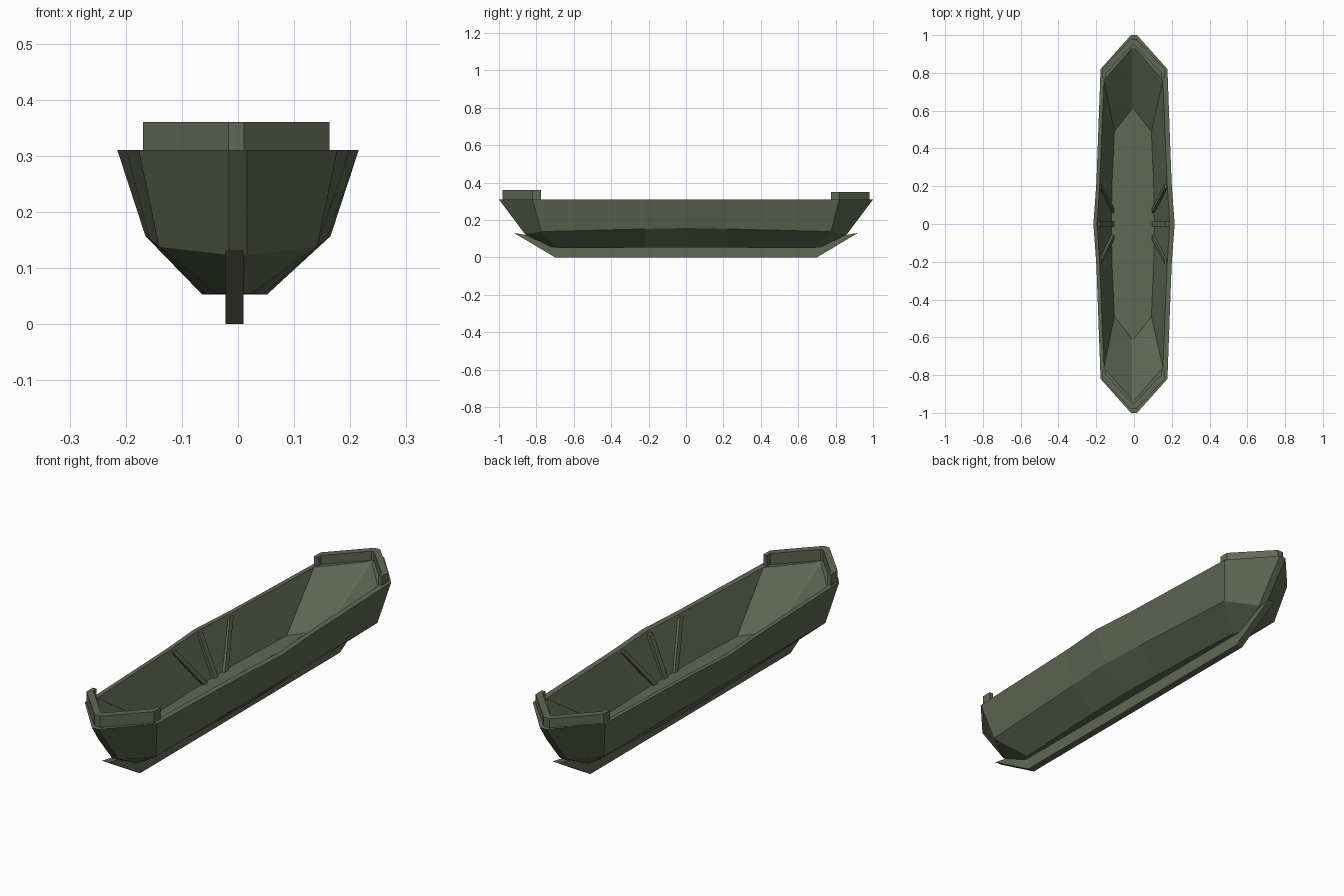
import bpy, bmesh
from mathutils import Vector

if "Cube" in bpy.data.objects:
    bpy.data.objects.remove(bpy.data.objects["Cube"])

paint = bpy.data.materials.new("olive_paint")
paint.diffuse_color = (0.12, 0.14, 0.09, 1)
paint.use_nodes = True
paint.node_tree.nodes["Principled BSDF"].inputs["Base Color"].default_value = paint.diffuse_color


def make(name, build):
    bm = bmesh.new()
    build(bm)
    bmesh.ops.recalc_face_normals(bm, faces=bm.faces)
    me = bpy.data.meshes.new(name)
    bm.to_mesh(me)
    bm.free()
    me.materials.append(paint)
    ob = bpy.data.objects.new(name, me)
    bpy.context.collection.objects.link(ob)
    return ob


def ring(quarter, shift=-0.004):
    """Full outline from a quarter running bow tip -> midship."""
    aft = [(x, -y, z) for x, y, z in quarter[:-1]][::-1]
    right = [(x, -y, z) for x, y, z in quarter] + [(x, -y, z) for x, y, z in aft]
    left = [(-x, y, z) for x, y, z in right[::-1]]
    return [(x + shift, y, z) for x, y, z in right + left]


def prism(bm, a, b):
    """Solid between two matching polygons."""
    va, vb = [bm.verts.new(p) for p in a], [bm.verts.new(p) for p in b]
    n = len(va)
    bm.faces.new(va)
    bm.faces.new(vb[::-1])
    for i in range(n):
        bm.faces.new((va[i], vb[i], vb[(i + 1) % n], va[(i + 1) % n]))


# Hull: bottom, chine, rim, inner rim, floor outlines (bow tip, corner, shoulder, midship)
FLOOR = 0.125
sections = [
    ([(.016, .72, .055), (.03, .69, .054), (.052, .22, .053), (.058, 0, .053)], -.006),
    ([(.016, .86, .123), (.141, .775, .138), (.158, .22, .152), (.165, 0, .157)], 0),
    ([(.016, 1, .31), (.177, .82, .31), (.199, .22, .31), (.215, 0, .31)], 0),
    ([(.008, .93, .31), (.156, .76, .31), (.178, .22, .31), (.192, 0, .31)], -.003),
    ([(.004, .61, FLOOR), (.098, .49, FLOOR), (.11, .22, FLOOR), (.114, 0, FLOOR)], -.006),
]


def hull(bm):
    rings = [[bm.verts.new(p) for p in ring(q, s)] for q, s in sections]
    n = len(rings[0])
    for a, b in zip(rings, rings[1:]):
        for i in range(n):
            j = (i + 1) % n
            bm.faces.new((a[i], a[j], b[j], b[i]))
    bm.faces.new(rings[0])
    bm.faces.new(rings[-1])


make("hull", hull)

# Keel: upswept at both ends
profile = [(.7, 0), (.92, .131), (.84, .117), (.7, .06)]
profile = profile + [(-y, z) for y, z in profile[::-1]]
make("keel", lambda bm: prism(bm, [(-.022, y, z) for y, z in profile],
                              [(.01, y, z) for y, z in profile]))

# Raised V-shaped bulwarks at both ends
for name, sign, top in (("bow_bulwark", -1, .36), ("stern_bulwark", 1, .35)):
    outer = [(.166, .775), (.166, .82), (.014, .98)]
    inner = [(.006, .947), (.148, .797), (.148, .775)]

    def bulwark(bm):
        path = list(zip(outer, inner[::-1]))
        path += [((-o[0], o[1]), (-i[0], i[1])) for o, i in path[::-1]]
        cols = []
        for o, i in path:
            cols.append([bm.verts.new((p[0] - .003, sign * p[1], z))
                         for p, z in ((o, .305), (o, top), (i, top), (i, .305))])
        for a, b in zip(cols, cols[1:]):
            for k in range(4):
                bm.faces.new((a[k], a[(k + 1) % 4], b[(k + 1) % 4], b[k]))
        bm.faces.new(cols[0])
        bm.faces.new(cols[-1])

    make(name, bulwark)

# Ribs fanning up the inner walls
for side, label in ((-1, "left"), (1, "right")):
    for k, (top_y, low_y, top_x) in enumerate(((-.2, -.07, .178), (0, 0, .187), (.2, .07, .178))):
        def rib(bm):
            def end(x, y, z):
                return [(side * (x + dx) - .005, y + dy, z)
                        for dx, dy in ((.008, -.013), (.008, .013), (-.012, .013), (-.012, -.013))]
            prism(bm, end(top_x, top_y, .3), end(.112, low_y, .122))

        make(f"{label}_rib_{k + 1}", rib)
